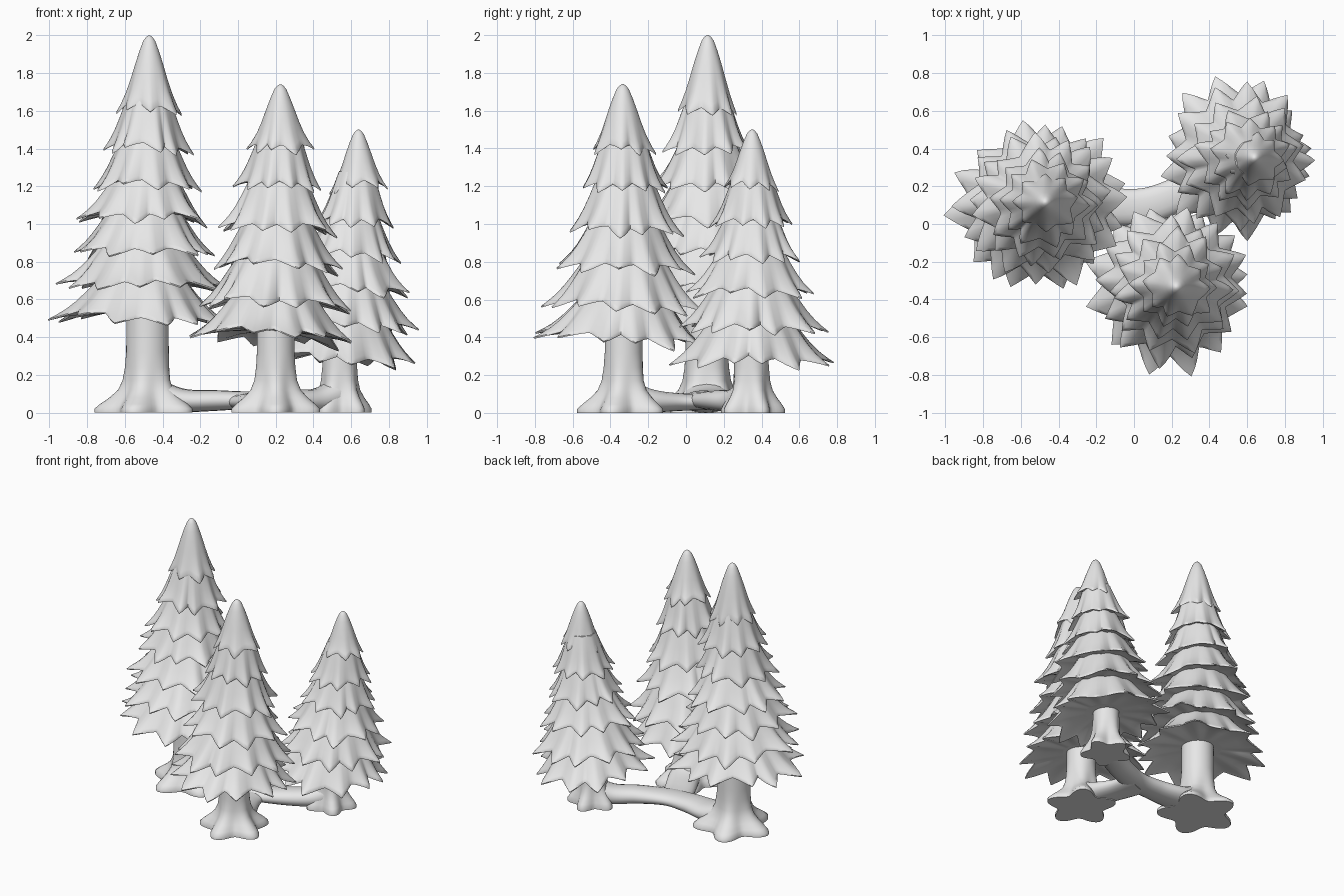
import bpy, math, random
from mathutils import Vector, Matrix

if "Cube" in bpy.data.objects:
    bpy.data.objects.remove(bpy.data.objects["Cube"])

random.seed(11)
TAU = 2 * math.pi
grey = bpy.data.materials.new("plain grey")
grey.diffuse_color = (0.8, 0.8, 0.8, 1)
grey.use_nodes = True
grey.node_tree.nodes["Principled BSDF"].inputs["Base Color"].default_value = grey.diffuse_color


def skin(name, rings, location=(0, 0, 0), tilt=(0, 0), angle=55):
    """Join equal rings of points into a closed smooth body."""
    n = len(rings[0])
    verts = [p for ring in rings for p in ring]
    faces = [tuple(range(n))[::-1], tuple(range(len(verts) - n, len(verts)))]
    for k in range(len(rings) - 1):
        for i in range(n):
            j = (i + 1) % n
            faces.append((k * n + i, k * n + j, (k + 1) * n + j, (k + 1) * n + i))
    rot = Matrix.Rotation(tilt[0], 3, 'X') @ Matrix.Rotation(tilt[1], 3, 'Y')
    mesh = bpy.data.meshes.new(name)
    mesh.from_pydata([rot @ Vector(p) + Vector(location) for p in verts], [], faces)
    mesh.materials.append(grey)
    obj = bpy.data.objects.new(name, mesh)
    bpy.context.collection.objects.link(obj)
    bpy.ops.object.select_all(action='DESELECT')
    obj.select_set(True)
    bpy.context.view_layer.objects.active = obj
    bpy.ops.object.mode_set(mode='EDIT')
    bpy.ops.mesh.select_all(action='SELECT')
    bpy.ops.mesh.normals_make_consistent(inside=False)
    bpy.ops.object.mode_set(mode='OBJECT')
    bpy.ops.object.shade_smooth_by_angle(angle=math.radians(angle))
    return obj


def bough_tier(name, center, radius, height, tips, tilt, cap=False):
    """A drooping skirt of pointed boughs; the cap comes to a soft point."""
    sub = 8
    start = random.random() * TAU
    reach = [random.uniform(0.86, 1.04) for _ in range(tips)]
    drop = [random.uniform(-0.012, 0.03) for _ in range(tips)]
    shift = [random.uniform(-0.2, 0.2) for _ in range(tips)]
    if cap:
        profile = [(0.03, 1.0), (0.1, 0.975), (0.18, 0.92), (0.29, 0.78), (0.42, 0.6),
                   (0.56, 0.4), (0.7, 0.23), (0.86, 0.09), (1, 0.0)]
    else:
        profile = [(0.42, 1.0), (0.52, 0.78), (0.62, 0.56), (0.72, 0.36),
                   (0.82, 0.2), (0.92, 0.08), (1, 0.0)]
    # underside of the skirt
    under = [(0.99, -0.03), (0.86, 0.02), (0.6, 0.06), (0.3, 0.08)]
    rings = []
    for k, (pr, pz) in enumerate(profile + under):
        w = max(0.0, (pr - 0.25) / 0.75) ** 1.4
        ring = []
        for i in range(tips * sub):
            a, f = divmod(i, sub)
            f /= sub
            b = (a + 1) % tips
            s = abs(2 * f - 1) ** 1.25            # 1 on a bough tip, 0 between
            mix = f * f * (3 - 2 * f)
            tip = reach[a] * (1 - mix) + reach[b] * mix
            dz = drop[a] * (1 - mix) + drop[b] * mix
            sh = shift[a] * (1 - mix) + shift[b] * mix
            ang = start + TAU * (i / sub + sh) / tips
            edge = tip * (0.77 + 0.23 * s)
            r = radius * pr * (1 - w + w * edge)
            z = height * pz - w * (dz + 0.04 * s - 0.02)
            ring.append((r * math.cos(ang), r * math.sin(ang), z))
        rings.append(ring)
    skin(name, rings, center, tilt, 60)


def trunk(name, x, y, top, radius, spread, roots, phase):
    """A round stem that flares into rounded roots."""
    rings = []
    for z, r, lobe in ((0, 1, .2), (.02, 1, .2), (.045, .9, .18), (.08, .73, .14),
                       (.12, .58, .09), (.17, .5, .05), (.24, .46, .02),
                       (.32, .44, 0), (top, .43, 0)):
        ring = []
        for i in range(60):
            t = TAU * i / 60
            rr = radius * r / 0.44
            if z < .3:
                rr = radius + (spread - radius) * max(0, (r - .44) / .56)
            rr *= 1 + lobe * math.cos(roots * (t - phase))
            ring.append((rr * math.cos(t), rr * math.sin(t), z))
        rings.append(ring)
    skin(name, rings, (x, y, 0), angle=50)


def ground_root(name, points):
    """A flattened root; points give x, y, half width, bottom and top."""
    rings, steps = [], 8
    pts = [points[0]] + points + [points[-1]]
    path = []
    for k in range(1, len(pts) - 2):
        p0, p1, p2, p3 = (Vector(pts[k + d]) for d in (-1, 0, 1, 2))
        for j in range(steps + (k == len(pts) - 3)):
            t = j / steps
            path.append(0.5 * (2 * p1 + (p2 - p0) * t + (2 * p0 - 5 * p1 + 4 * p2 - p3) * t * t
                               + (3 * p1 - p0 - 3 * p2 + p3) * t ** 3))
    for k, p in enumerate(path):
        a, b = path[max(k - 1, 0)], path[min(k + 1, len(path) - 1)]
        d = Vector((b[0] - a[0], b[1] - a[1])).normalized()
        mid, half = (p[3] + p[4]) / 2, (p[4] - p[3]) / 2
        ring = []
        for i in range(20):
            t = TAU * i / 20
            c = math.copysign(abs(math.cos(t)) ** 0.8, math.cos(t)) * p[2]
            ring.append((p[0] - d.y * c, p[1] + d.x * c, max(0, mid + half * math.sin(t))))
        rings.append(ring)
    skin(name, rings, angle=60)


# label: base xy, apex xy, apex z, tilt xy, tiers as (tip height, radius)
trees = {
    "tall": ((-.51, .11), (-.47, .115), 2.0, (-.02, .04),
             ((.51, .49), (.68, .465), (.86, .41), (1.04, .365), (1.22, .305), (1.42, .245), (1.63, .178))),
    "middle": ((.185, -.33), (.225, -.335), 1.74, (-.05, .06),
               ((.41, .475), (.59, .445), (.79, .375), (.99, .315), (1.21, .245), (1.42, .178))),
    "small": ((.555, .345), (.64, .35), 1.5, (-.02, .06),
              ((.30, .445), (.48, .41), (.66, .35), (.84, .285), (1.02, .225), (1.21, .157))),
}
for label, (base, apex, top, tilt, tiers) in trees.items():
    low = tiers[0][0]
    for k, (z, r) in enumerate(tiers):
        t = (z - low) / (top - low)
        cx, cy = (base[i] + (apex[i] - base[i]) * min(1, t * 1.3) for i in (0, 1))
        cap = k == len(tiers) - 1
        height = top - z if cap else (tiers[k + 1][0] - z) * 1.35
        fade = 0 if cap else 1 - t
        bough_tier(f"{label}_tree_{'cap' if cap else 'boughs_%d' % (k + 1)}", (cx, cy, z), r,
                   height, 8 if cap else 12 - k // 2, (tilt[0] * fade, tilt[1] * fade), cap)

# trunks
trunk("tall_tree_trunk", -.48, .11, .62, .113, .235, 5, math.pi)
trunk("middle_tree_trunk", .2, -.33, .52, .1, .205, 5, -math.pi / 2)
trunk("small_tree_trunk", .54, .345, .42, .09, .15, 5, .4)

# roots that tie the three trunks together
ground_root("back_root", [(-.48, .11, .11, 0, .22), (-.3, .105, .12, 0, .13), (-.1, .09, .1, .01, .118),
                          (.08, .1, .095, .02, .112), (.28, .18, .09, .01, .12), (.42, .27, .09, 0, .13),
                          (.54, .345, .09, 0, .2)])
ground_root("front_root", [(.2, -.33, .1, 0, .2), (.16, -.2, .11, 0, .13), (.09, -.05, .11, .01, .105),
                           (.04, .1, .12, .015, .1)])
